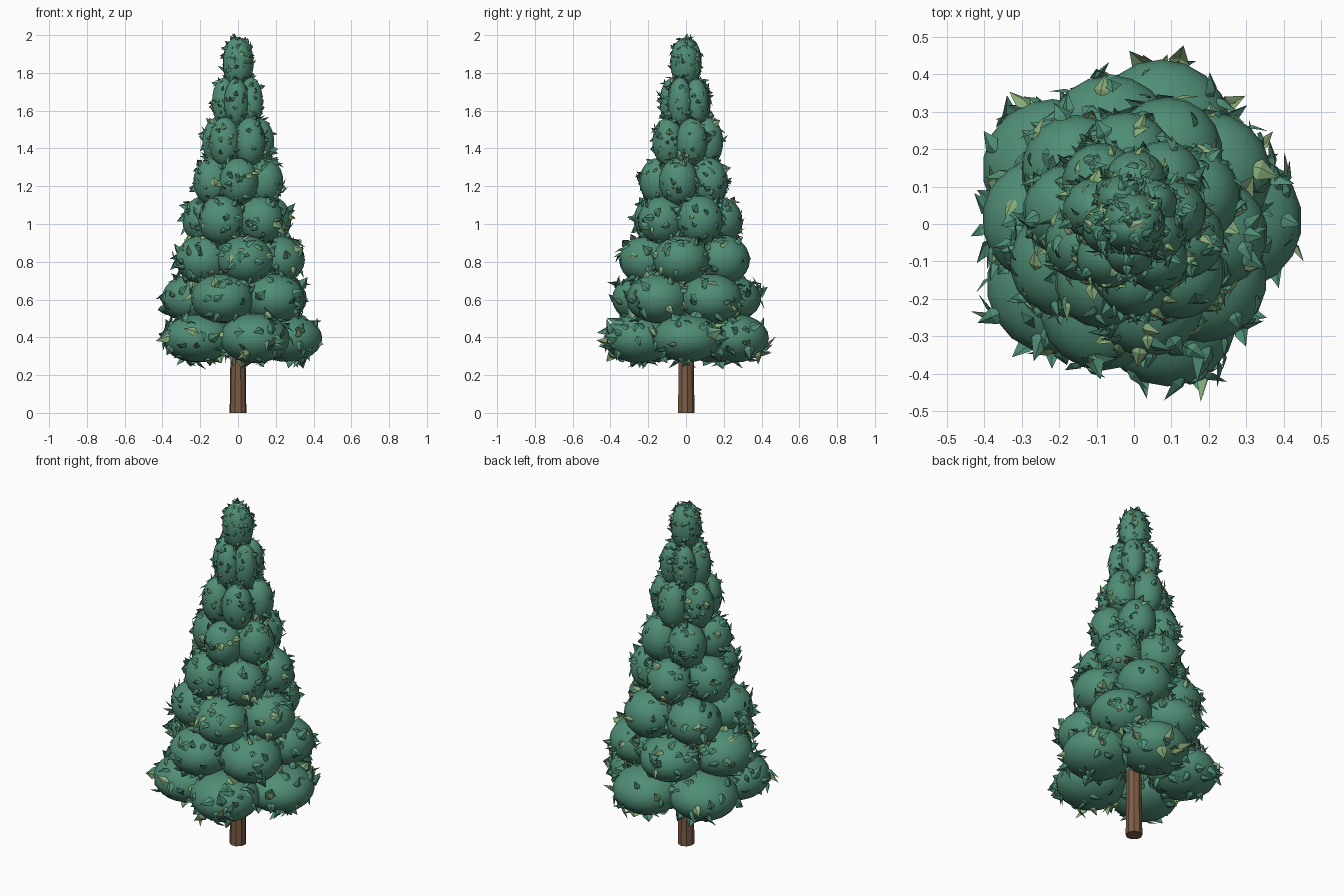
import bpy, bmesh, math, random
from mathutils import Vector, Matrix

if "Cube" in bpy.data.objects:
    bpy.data.objects.remove(bpy.data.objects["Cube"])

random.seed(4)


def material(name, rgb):
    m = bpy.data.materials.new(name)
    m.diffuse_color = (*rgb, 1)
    m.use_nodes = True
    m.node_tree.nodes["Principled BSDF"].inputs["Base Color"].default_value = m.diffuse_color
    return m


GREEN = material("needle_green", (0.08, 0.27, 0.18))
LIGHT = material("light_green", (0.25, 0.42, 0.20))
BROWN = material("bark_brown", (0.20, 0.11, 0.06))


def finish(bm, name, mats):
    mesh = bpy.data.meshes.new(name)
    bm.to_mesh(mesh)
    bm.free()
    for m in mats:
        mesh.materials.append(m)
    ob = bpy.data.objects.new(name, mesh)
    bpy.context.collection.objects.link(ob)
    return ob


def add_leaf(bm, base, normal, length):
    # folded diamond leaf, rooted just under the surface and leaning outwards
    t = normal.orthogonal().normalized()
    t.rotate(Matrix.Rotation(random.uniform(0, math.tau), 3, normal))
    d = (normal * random.uniform(0.15, 0.9) + t * 0.7).normalized()
    side = d.cross(normal).normalized()
    up = side.cross(d)
    w = length * random.uniform(0.25, 0.36)
    root = bm.verts.new(base - d * length * 0.3)
    tip = bm.verts.new(base + d * length * 0.7)
    mid = base + d * length * 0.08
    ridge = bm.verts.new(mid + up * w * 0.45)
    a, b = bm.verts.new(mid + side * w), bm.verts.new(mid - side * w)
    idx = 1 if random.random() < 0.2 else 0
    for f in ((root, a, ridge), (a, tip, ridge), (tip, b, ridge), (b, root, ridge)):
        bm.faces.new(f).material_index = idx


# Trunk: slim tapered octagon running up inside the foliage
bm = bmesh.new()
bmesh.ops.create_cone(bm, cap_ends=True, segments=9, radius1=0.045, radius2=0.02,
                      depth=1.8, matrix=Matrix.Translation((0, 0, 0.9)))
finish(bm, "trunk", [BROWN])

# Foliage tiers: (height, ring radius, clump radius), five clumps each
TIERS = [(0.395, 0.262, 0.187), (0.605, 0.238, 0.168), (0.81, 0.21, 0.148),
         (1.02, 0.175, 0.125), (1.225, 0.143, 0.104), (1.435, 0.113, 0.084),
         (1.645, 0.075, 0.065), (1.855, 0.018, 0.066)]
HALF_HEIGHT = 0.13

for i, (z, ring, r) in enumerate(TIERS):
    clumps, leaves = bmesh.new(), bmesh.new()
    for k in range(5):
        ang = math.radians(2 + 31.5 * i + 72 * k)
        centre = Vector((ring * math.cos(ang), ring * math.sin(ang), z))
        scale = Vector((r, r, HALF_HEIGHT * random.uniform(0.95, 1.02)))
        bmesh.ops.create_uvsphere(clumps, u_segments=18, v_segments=12, radius=1,
                                  matrix=Matrix.LocRotScale(centre, None, scale))
        for _ in range(46):
            n = Vector([random.gauss(0, 1) for _ in range(3)]).normalized()
            p = centre + n * scale
            nrm = Vector([n[j] / scale[j] for j in range(3)]).normalized()
            add_leaf(leaves, p, nrm, (0.02 + 0.34 * r) * random.uniform(0.75, 1.2))
    for f in clumps.faces:
        f.smooth = True
    finish(clumps, f"foliage_tier_{i + 1}", [GREEN])
    finish(leaves, f"leaves_tier_{i + 1}", [GREEN, LIGHT])
